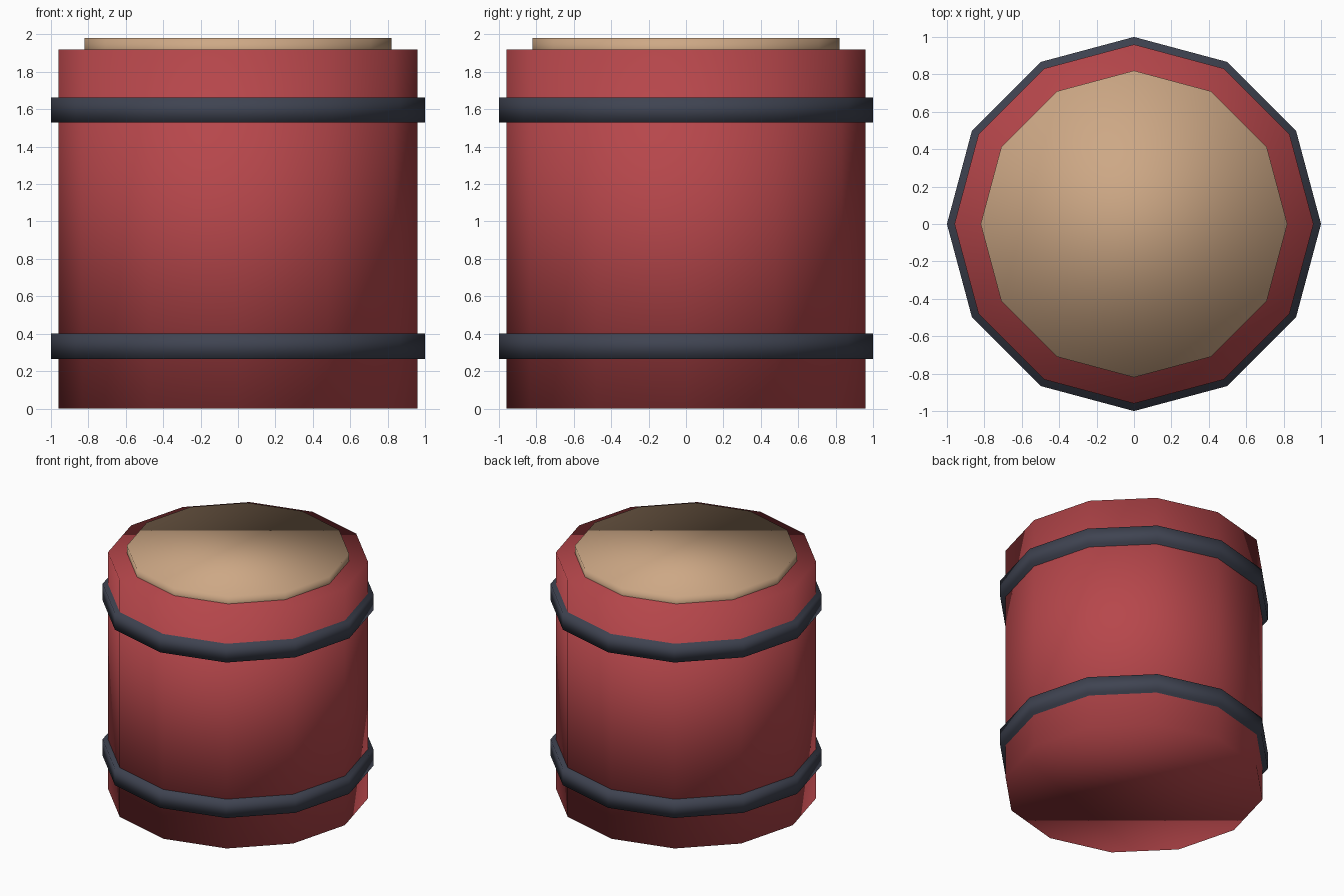
import bpy

cube = bpy.data.objects.get("Cube")
if cube:
    bpy.data.objects.remove(cube, do_unlink=True)

SIDES = 12


def material(name, rgb):
    mat = bpy.data.materials.new(name)
    mat.use_nodes = True
    color = (*rgb, 1.0)
    mat.diffuse_color = color
    mat.node_tree.nodes["Principled BSDF"].inputs["Base Color"].default_value = color
    return mat


def drum(name, radius, bottom, top, mat):
    """Smooth-shaded low-poly cylinder between two heights."""
    bpy.ops.mesh.primitive_cylinder_add(
        vertices=SIDES, radius=radius, depth=top - bottom,
        end_fill_type='NGON', location=(0, 0, (bottom + top) / 2))
    obj = bpy.context.object
    obj.name = name
    obj.data.materials.append(mat)
    bpy.ops.object.shade_smooth()
    return obj


red = material("barrel red", (0.47, 0.062, 0.07))
tan = material("lid tan", (0.61, 0.39, 0.235))
slate = material("band slate", (0.05, 0.057, 0.083))

# Barrel body and raised lid
drum("barrel_body", 0.96, 0.0, 1.92, red)
drum("lid", 0.82, 1.86, 1.98, tan)

# Metal hoops around the body
for name, height in (("lower_band", 0.333), ("upper_band", 1.595)):
    drum(name, 1.0, height - 0.067, height + 0.067, slate)
